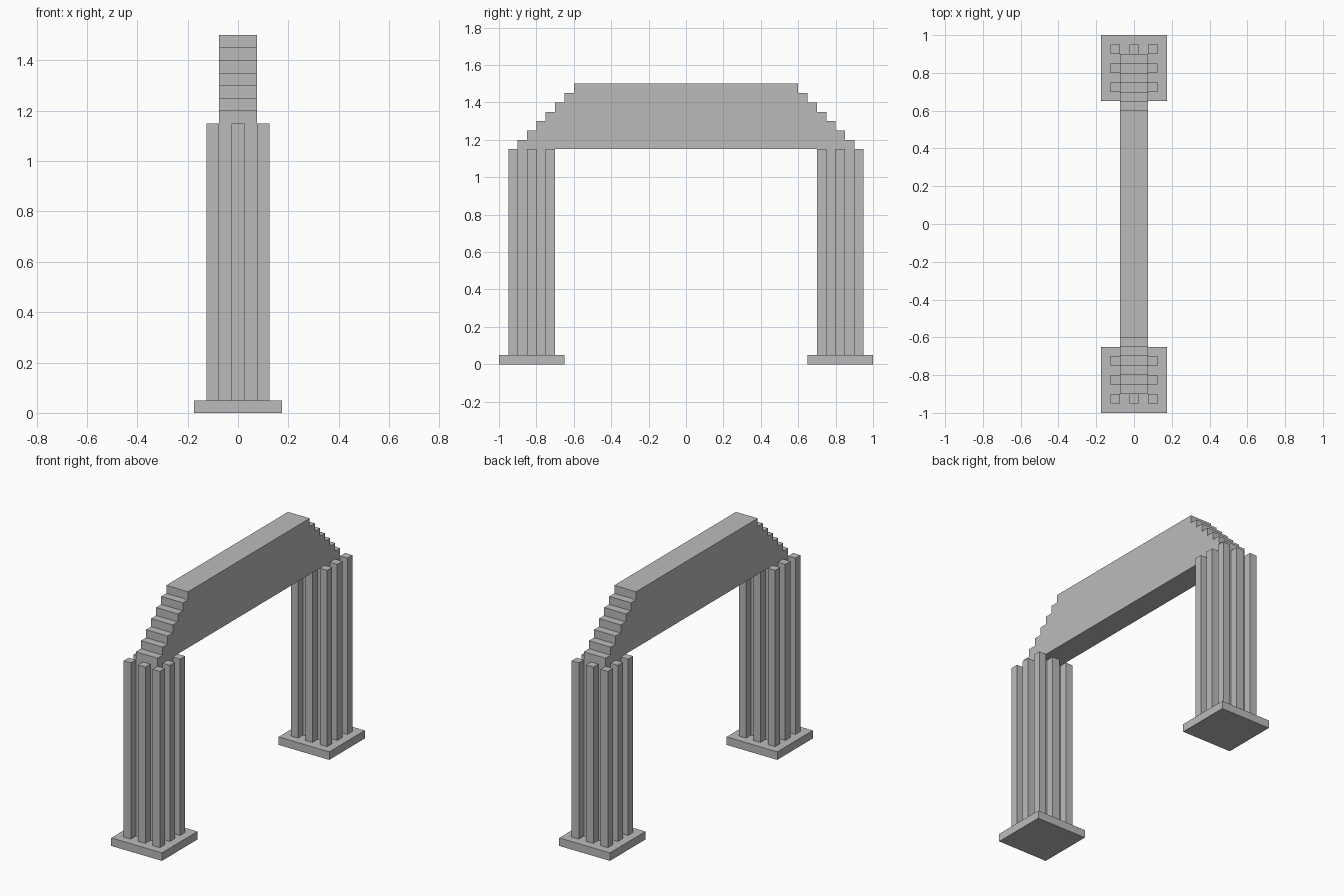
import bpy
import bmesh
from mathutils import Matrix, Vector

# Remove the default object
if "Cube" in bpy.data.objects:
    bpy.data.objects.remove(bpy.data.objects["Cube"], do_unlink=True)

# Single flat stone colour
stone = bpy.data.materials.new("stone_grey")
stone.use_nodes = True
GREY = (0.5, 0.5, 0.5, 1.0)
stone.diffuse_color = GREY
stone.node_tree.nodes["Principled BSDF"].inputs["Base Color"].default_value = GREY

STEP = 0.05         # module used by steps, columns and base
BEAM_BOTTOM = 1.15
BEAM_HALF_X = 0.075
LEG_Y = 0.825       # leg centre distance from the middle


def add_object(name, bm):
    """Turn a bmesh into a linked, coloured object."""
    bmesh.ops.recalc_face_normals(bm, faces=bm.faces)
    mesh = bpy.data.meshes.new(name)
    bm.to_mesh(mesh)
    bm.free()
    mesh.materials.append(stone)
    obj = bpy.data.objects.new(name, mesh)
    bpy.context.collection.objects.link(obj)
    return obj


def add_box(name, center, size):
    bm = bmesh.new()
    bmesh.ops.create_cube(
        bm, size=1, matrix=Matrix.Translation(center) @ Matrix.Diagonal((*size, 1)))
    return add_object(name, bm)


# Stepped beam: stair profile in the y-z plane, extruded across x
half = []
for i in range(7):
    y = 0.9 - i * STEP
    z = BEAM_BOTTOM + i * STEP
    half += [(y, z), (y, z + STEP)]
profile = half + [(-y, z) for y, z in reversed(half)]

bm = bmesh.new()
face = bm.faces.new([bm.verts.new((-BEAM_HALF_X, y, z)) for y, z in profile])
result = bmesh.ops.extrude_face_region(bm, geom=[face])
moved = [v for v in result["geom"] if isinstance(v, bmesh.types.BMVert)]
bmesh.ops.translate(bm, verts=moved, vec=Vector((2 * BEAM_HALF_X, 0, 0)))
add_object("stepped_beam", bm)

# Two legs: base slab, square core and a ring of eight slim columns
height = BEAM_BOTTOM - STEP
mid_z = STEP + height / 2
for side, sign in (("front", -1), ("back", 1)):
    cy = sign * LEG_Y
    add_box(f"{side}_base", (0, cy, STEP / 2), (0.35, 0.35, STEP))
    add_box(f"{side}_core", (0, cy, mid_z), (0.15, 0.15, height))
    number = 0
    for ix in (-1, 0, 1):
        for iy in (-1, 0, 1):
            if ix == 0 and iy == 0:
                continue
            number += 1
            add_box(f"{side}_column_{number}",
                    (ix * 0.1, cy + iy * 0.1, mid_z), (STEP, STEP, height))
